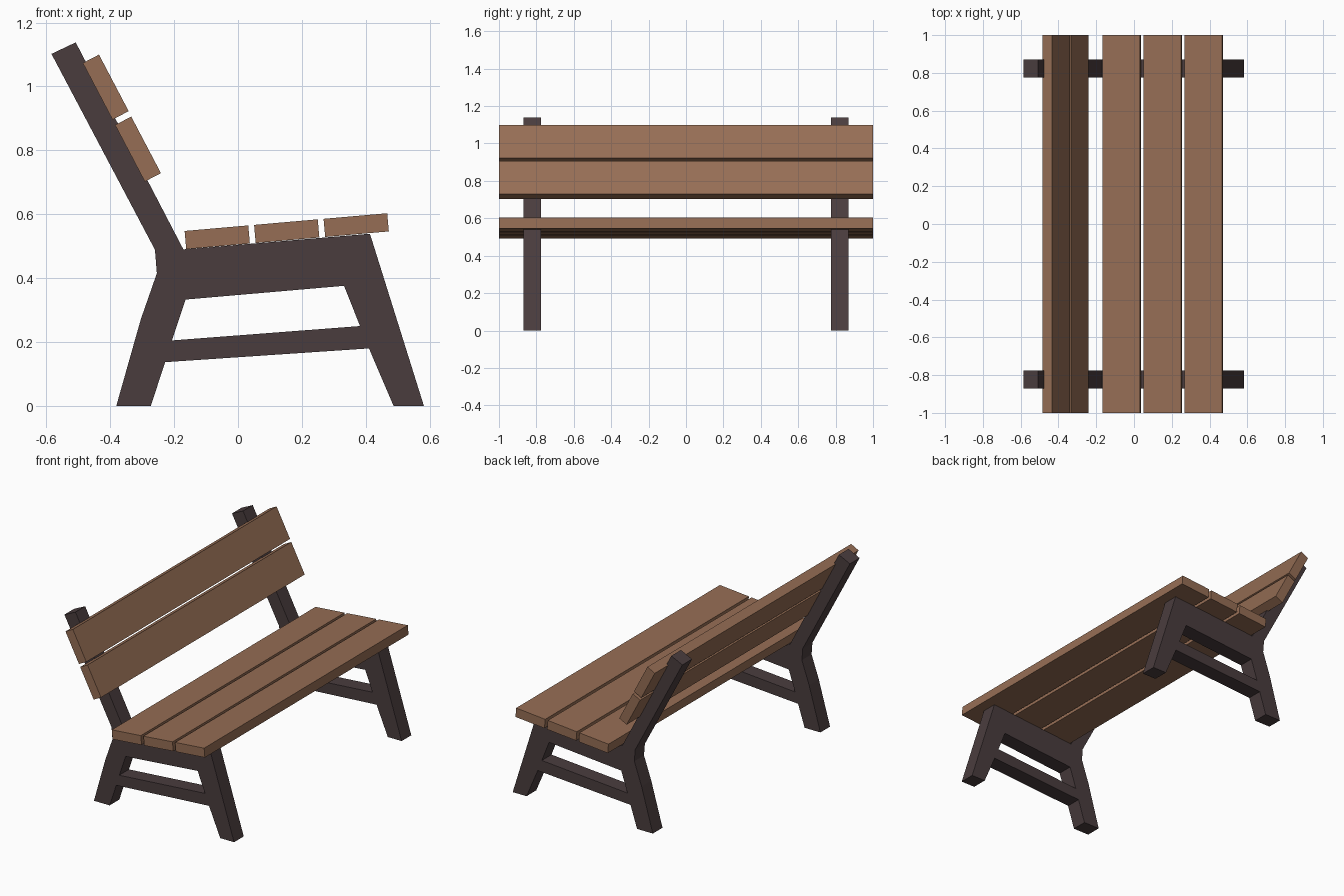
import bpy, bmesh, math

if "Cube" in bpy.data.objects:
    bpy.data.objects.remove(bpy.data.objects["Cube"])


def material(name, color):
    m = bpy.data.materials.new(name)
    m.diffuse_color = (*color, 1)
    m.use_nodes = True
    m.node_tree.nodes["Principled BSDF"].inputs["Base Color"].default_value = m.diffuse_color
    return m


wood = material("brown wood", (0.305, 0.155, 0.090))
iron = material("dark iron", (0.068, 0.046, 0.048))


def finish(bm, name, mat):
    bmesh.ops.recalc_face_normals(bm, faces=bm.faces)
    me = bpy.data.meshes.new(name)
    bm.to_mesh(me)
    bm.free()
    me.materials.append(mat)
    ob = bpy.data.objects.new(name, me)
    bpy.context.collection.objects.link(ob)
    return ob


# Side frame: legs, seat rail, cross bar and back post in one profile with a hole
outline = [(-0.381, 0), (-0.273, 0), (-0.228, 0.137), (0.410, 0.180),
           (0.487, 0), (0.582, 0), (0.413, 0.539), (-0.171, 0.490),
           (-0.508, 1.138), (-0.584, 1.102), (-0.260, 0.489),
           (-0.254, 0.415), (-0.304, 0.272)]
hole = [(-0.164, 0.333), (0.332, 0.376), (0.382, 0.250), (-0.207, 0.205)]
Y_IN, Y_OUT = 0.775, 0.87

bm = bmesh.new()
edges = []
for loop in (outline, hole):
    vs = [bm.verts.new((x, -Y_OUT, z)) for x, z in loop]
    edges += [bm.edges.new((vs[i - 1], vs[i])) for i in range(len(vs))]
bmesh.ops.triangle_fill(bm, use_beauty=True, edges=edges)
ext = bmesh.ops.extrude_face_region(bm, geom=bm.faces[:], use_keep_orig=True)
moved = [g for g in ext["geom"] if isinstance(g, bmesh.types.BMVert)]
bmesh.ops.translate(bm, verts=moved, vec=(0, Y_OUT - Y_IN, 0))
frame = finish(bm, "side_frames", iron)
mirror = frame.modifiers.new("mirror", "MIRROR")
mirror.use_axis = (False, True, False)


# Planks: full-length boards, tilted about y
def plank(name, x, z, width, thick, tilt):
    bm = bmesh.new()
    bmesh.ops.create_cube(bm, size=1)
    bmesh.ops.scale(bm, verts=bm.verts, vec=(width, 2, thick))
    ob = finish(bm, name, wood)
    ob.location = (x, 0, z)
    ob.rotation_euler.y = math.radians(tilt)


for i in range(3):
    plank(f"seat_plank_{i + 1}", -0.065 + 0.2175 * i, 0.528 + 0.019 * i,
          0.2, 0.057, -5)
for i in range(2):
    plank(f"back_plank_{i + 1}", -0.313 - 0.101 * i, 0.804 + 0.194 * i,
          0.2, 0.057, 62.3)
